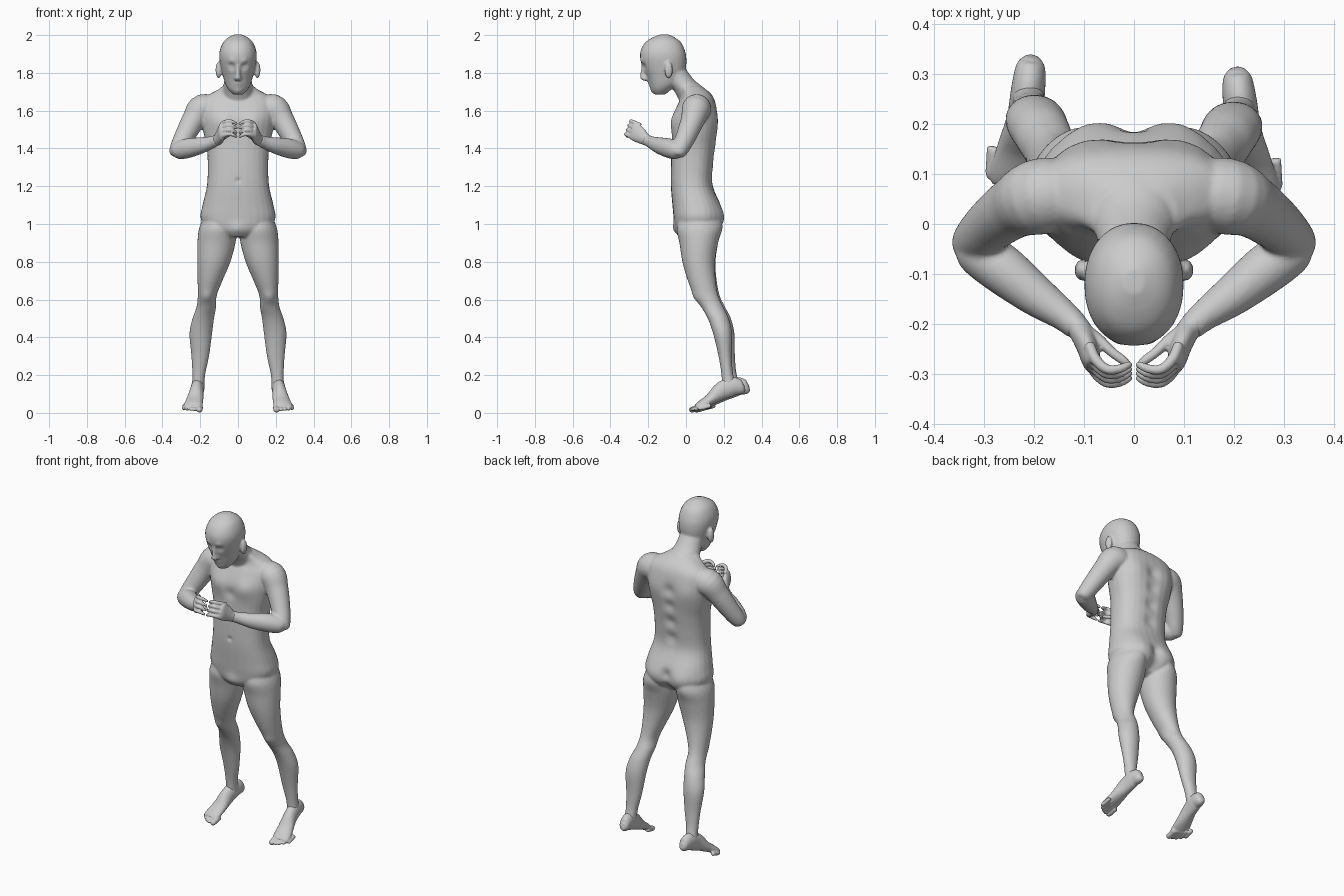
import bpy, bmesh, math
from mathutils import Vector, Matrix

X, Y, Z = Vector((1, 0, 0)), Vector((0, 1, 0)), Vector((0, 0, 1))


def spline(rows, steps=5):
    """Catmull-Rom through rows of numbers."""
    out, n = [], len(rows)
    for i in range(n - 1):
        p0, p1, p2, p3 = (rows[max(0, min(n - 1, i + k))] for k in (-1, 0, 1, 2))
        for s in range(steps):
            t = s / steps
            out.append([.5 * (2 * b + (c - a) * t + (2 * a - 5 * b + 4 * c - d) * t * t
                              + (3 * b - a - 3 * c + d) * t ** 3)
                        for a, b, c, d in zip(p0, p1, p2, p3)])
    return out + [list(rows[-1])]


def skin(bm, rings):
    loops = [[bm.verts.new(p) for p in r] for r in rings]
    n = len(loops[0])
    for a, b in zip(loops, loops[1:]):
        for i in range(n):
            bm.faces.new((a[i], a[(i + 1) % n], b[(i + 1) % n], b[i]))
    bm.faces.new(loops[0][::-1])
    bm.faces.new(loops[-1])


def oval(c, u, v, a, b, e=2.0, n=28):
    pts = []
    for i in range(n):
        t = 2 * math.pi * i / n
        k, s = math.cos(t), math.sin(t)
        pts.append(c + u * a * math.copysign(abs(k) ** (2 / e), k)
                   + v * b * math.copysign(abs(s) ** (2 / e), s))
    return pts


def stack(bm, rows, e=2.0, side=1, lean=0.0):
    """Level rings: z, x centre, half width, front y, back y."""
    rings = []
    for z, x, a, f, b in spline(rows):
        y = (f + b) / 2 - side * lean * max(0, 1 - z / .9)
        rings.append(oval(Vector((x * side, y, z)), X, Y, a, (b - f) / 2, e))
    skin(bm, rings)


def tube(bm, rows, side=1, shift=0.0):
    """Rings square to a path: x, y, z, half width, half height."""
    rows = spline(rows)
    pts = [Vector((r[0] * side, r[1] + shift, r[2])) for r in rows]
    rings = []
    for i, p in enumerate(pts):
        t = (pts[min(i + 1, len(pts) - 1)] - pts[max(i - 1, 0)]).normalized()
        u = t.cross(Z).normalized()
        rings.append(oval(p, u, u.cross(t), rows[i][3], rows[i][4]))
    skin(bm, rings)


def ball(bm, c, r):
    bmesh.ops.create_uvsphere(bm, u_segments=20, v_segments=12, radius=1,
                              matrix=Matrix.Translation(c) @ Matrix.Diagonal((*r, 1)))


def finish(bm, name, voxel, smooth, bumps=()):
    """Fuse the overlapping pieces, smooth them and press soft bumps in."""
    bmesh.ops.recalc_face_normals(bm, faces=bm.faces)
    raw = bpy.data.meshes.new(name)
    bm.to_mesh(raw)
    bm.free()
    ob = bpy.data.objects.new(name, raw)
    bpy.context.collection.objects.link(ob)
    m = ob.modifiers.new("fuse", 'REMESH')
    m.mode, m.voxel_size = 'VOXEL', voxel
    m = ob.modifiers.new("soften", 'SMOOTH')
    m.factor, m.iterations = .5, smooth
    dg = bpy.context.evaluated_depsgraph_get()
    mesh = bpy.data.meshes.new_from_object(ob.evaluated_get(dg))
    ob.modifiers.clear()
    ob.data = mesh
    for x, y, z, r, dy, dz in bumps:
        for s in ((1, -1) if x else (1,)):
            c = Vector((x * s, y, z))
            for v in mesh.vertices:
                d = (v.co - c).length_squared / (r * r)
                if d < 6:
                    w = math.exp(-d)
                    v.co.y += dy * w
                    v.co.z += dz * w
    mesh.shade_smooth()
    return ob


bm = bmesh.new()
# torso
stack(bm, [(.93, 0, .06, -.03, .1), (.97, 0, .16, -.055, .17), (1.03, 0, .198, -.065, .19),
           (1.1, 0, .188, -.072, .182), (1.2, 0, .165, -.08, .143), (1.3, 0, .16, -.08, .145),
           (1.4, 0, .165, -.077, .156), (1.48, 0, .182, -.075, .165), (1.56, 0, .195, -.07, .166),
           (1.63, 0, .195, -.045, .158), (1.67, 0, .175, -.025, .145), (1.7, 0, .13, -.025, .122),
           (1.73, 0, .085, -.04, .08)], e=2.4)
# neck
stack(bm, [(1.64, 0, .09, -.03, .14), (1.7, 0, .088, -.06, .118), (1.76, 0, .072, -.105, .046),
           (1.82, 0, .07, -.15, .0)])
# head
stack(bm, [(1.685, 0, .025, -.165, -.11), (1.71, 0, .05, -.182, -.08), (1.74, 0, .067, -.193, -.04),
           (1.78, 0, .079, -.208, -.015), (1.83, 0, .091, -.23, .0), (1.88, 0, .099, -.243, .002),
           (1.92, 0, .096, -.239, -.006), (1.96, 0, .08, -.217, -.025),
           (1.985, 0, .056, -.182, -.055), (2.003, 0, .02, -.14, -.09)], e=2.15)
# nose
stack(bm, [(1.758, 0, .014, -.225, -.19), (1.77, 0, .02, -.242, -.19), (1.79, 0, .013, -.241, -.2),
           (1.84, 0, .009, -.239, -.21)])
for s in (1, -1):
    # ear
    ball(bm, (s * .103, -.092, 1.815), (.016, .022, .045))
    # leg
    stack(bm, [(1.02, .105, .085, -.04, .17), (.97, .108, .1, -.05, .185), (.9, .114, .101, -.035, .17),
               (.8, .128, .088, -.018, .155), (.7, .148, .066, .012, .16), (.62, .163, .05, .047, .175),
               (.56, .168, .052, .085, .203), (.5, .184, .057, .12, .232), (.42, .197, .06, .15, .25),
               (.3, .2, .047, .18, .251), (.2, .208, .034, .197, .26), (.12, .212, .034, .2, .29)],
          side=s, lean=.012)
    # upper arm
    tube(bm, [(.1, .06, 1.6, .06, .06), (.185, .055, 1.612, .076, .076), (.235, .035, 1.55, .063, .063),
              (.28, .003, 1.47, .054, .054), (.313, -.028, 1.405, .047, .047),
              (.332, -.043, 1.372, .036, .036), (.338, -.047, 1.36, .02, .02)], s)
    # forearm
    tube(bm, [(.345, -.04, 1.375, .025, .025), (.322, -.05, 1.386, .044, .044),
              (.27, -.085, 1.4, .05, .052), (.2, -.14, 1.415, .042, .044),
              (.14, -.183, 1.432, .031, .033), (.11, -.21, 1.445, .026, .03)], s)

# bumps: x, y, z, radius, push along y, push along z
finish(bm, "body", .0065, 5, [
    (.036, -.228, 1.833, .018, .013, 0), (.036, -.236, 1.86, .018, -.006, 0),
    (.036, -.215, 1.832, .009, -.006, 0), (0, -.193, 1.738, .018, -.008, 0),
    (0, -.2, 1.733, .007, .005, 0), (0, -.172, 1.705, .018, -.008, 0),
    (.09, -.075, 1.54, .06, -.014, 0), (0, -.07, 1.5, .03, .008, 0),
    (.085, .04, 1.7, .035, 0, -.008), (.11, .155, 1.55, .07, .01, 0),
    (0, .165, 1.55, .035, -.012, 0), (0, .16, 1.46, .035, -.012, 0), (0, .15, 1.36, .035, -.012, 0),
    (0, .145, 1.26, .035, -.01, 0), (.09, .18, 1.03, .065, .018, 0), (0, .18, 1.05, .03, -.02, 0),
    (0, .16, .98, .035, -.03, 0), (0, -.08, 1.23, .012, .008, 0), (0, -.05, .97, .04, -.012, 0),
    (.165, .05, .61, .035, -.008, 0)])

for s, word in ((1, "left"), (-1, "right")):
    # hand: palm, four curled fingers and thumb
    bm = bmesh.new()
    tube(bm, [(.125, -.193, 1.438, .024, .03), (.106, -.215, 1.448, .024, .032),
              (.093, -.245, 1.47, .022, .043), (.085, -.275, 1.49, .018, .046),
              (.078, -.288, 1.497, .012, .038)], s)
    for i in range(4):
        z, y = 1.535 - .023 * i, .022 - .009 * i
        tube(bm, [(.09, -.262 + y, z - .014, .011, .012), (.077, -.292 + y, z, .011, .012),
                  (.054, -.312 + y, z + .009, .01, .01), (.028, -.311 + y, z + .006, .009, .009),
                  (.009, -.302 + y, z - .004, .007, .007), (.005, -.299 + y, z - .006, .003, .003)], s)
    tube(bm, [(.095, -.215, 1.455, .014, .018), (.07, -.232, 1.465, .012, .016),
              (.045, -.255, 1.475, .01, .011), (.022, -.272, 1.478, .009, .01),
              (.009, -.281, 1.478, .005, .005)], s)
    finish(bm, word + "_hand", .004, 3)

    # foot with five toes
    bm = bmesh.new()
    k = -.012 * s
    tube(bm, [(.204, .323, .135, .012, .018), (.206, .306, .133, .028, .035),
              (.211, .26, .14, .034, .05), (.218, .2, .116, .036, .048), (.228, .14, .072, .045, .03),
              (.238, .088, .042, .05, .021), (.241, .065, .03, .044, .013)], s, k)
    for i in range(5):
        r = .016 if i == 0 else .011
        x, y = .203 + .019 * i + (.006 if i else 0), .035 + .004 * i * i * .75
        z = .016 + .002 * i
        tube(bm, [(x - .002, y + .06, z + .015, r, r), (x, y + .025, z + .005, r, r),
                  (x + .001, y + .005, z, r, r * .9), (x + .001, y - .006, z - .003, r * .5, r * .5)],
             s, k)
    finish(bm, word + "_foot", .0045, 3)
